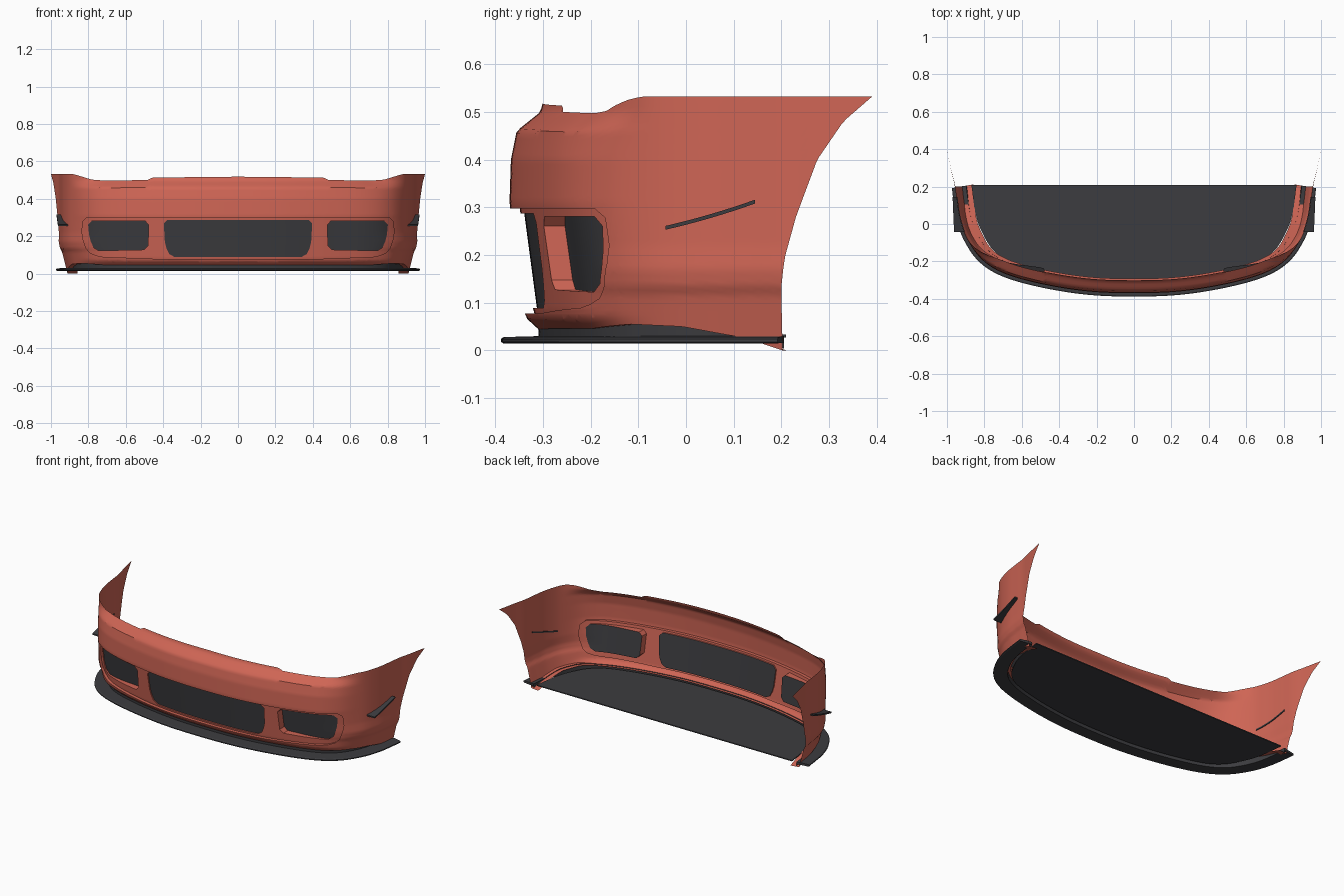
import bpy, bmesh, math
from mathutils import Vector

if "Cube" in bpy.data.objects:
    bpy.data.objects.remove(bpy.data.objects["Cube"])

N, ROWS = 80, 46


def material(name, col):
    m = bpy.data.materials.new(name)
    m.diffuse_color = (*col, 1)
    m.use_nodes = True
    m.node_tree.nodes["Principled BSDF"].inputs["Base Color"].default_value = m.diffuse_color
    return m


RED = material("red_paint", (0.62, 0.13, 0.09))
DARK = material("dark_plastic", (0.045, 0.045, 0.05))


def interp(x, pts):
    for (a, fa), (b, fb) in zip(pts, pts[1:]):
        if x <= b:
            return fa + (fb - fa) * max(0, (x - a) / (b - a))
    return pts[-1][1]


def finish(bm, name, mat, angle=35):
    me = bpy.data.meshes.new(name)
    bm.to_mesh(me)
    bm.free()
    ob = bpy.data.objects.new(name, me)
    bpy.context.collection.objects.link(ob)
    me.materials.append(mat)
    bpy.ops.object.select_all(action='DESELECT')
    ob.select_set(True)
    bpy.context.view_layer.objects.active = ob
    bpy.ops.object.shade_smooth_by_angle(angle=math.radians(angle))
    return ob


# Plan curve of the bumper, centre to right rear, smoothed and measured by length
ctrl = [Vector(p) for p in [(-.25, -.36), (0, -.37), (.25, -.36), (.5, -.32), (.7, -.262), (.82, -.185),
        (.895, -.075), (.932, .03), (.948, .13), (.957, .2), (.976, .28), (1, .39), (1.03, .5)]]
plan = []
for p0, p1, p2, p3 in zip(ctrl, ctrl[1:], ctrl[2:], ctrl[3:]):
    for k in range(12):
        t = k / 12
        plan.append(.5 * (2 * p1 + (p2 - p0) * t + (2 * p0 - 5 * p1 + 4 * p2 - p3) * t * t
                          + (3 * p1 - p0 - 3 * p2 + p3) * t ** 3))
plan.append(ctrl[-2])
length = [0]
for a, b in zip(plan, plan[1:]):
    length.append(length[-1] + (b - a).length)
X_OF = [(s, p.x) for s, p in zip(length, plan)]
Y_OF = [(s, p.y) for s, p in zip(length, plan)]
S_OF_Y = [(p.y, s) for s, p in zip(length, plan)]


def on_plan(s, inset, z, side=1):
    e = .012
    x, y = interp(s, X_OF), interp(s, Y_OF)
    a, b = max(0, s - e), min(length[-1], s + e)
    t = Vector((interp(b, X_OF) - interp(a, X_OF), interp(b, Y_OF) - interp(a, Y_OF))).normalized()
    if s < .001:
        t = Vector((1, 0))
    return Vector((side * (x - t.y * inset), y + t.x * inset, z))


# Edge heights and vertical sections
SIDE_S = interp(.195, S_OF_Y)
TOP = [(0, .518), (.49, .513), (.505, .5), (.78, .497), (.86, .502), (.94, .527), (.97, .532), (2, .532)]
BOT = [(0, .045), (.75, .046), (.92, .055), (1.05, .05), (SIDE_S - .07, .025), (SIDE_S, 0)]
REAR = [(0, .195), (.12, .197), (.2, .208), (.28, .23), (.4, .275), (.48, .33), (.532, .39)]
FRONT_IN = [(0, .06), (.045, .06), (.068, .035), (.085, .03), (.295, .002), (.31, 0), (.4, .003),
            (.46, .015), (.5, .065), (.53, .072)]
SIDE_IN = [(0, .045), (.1, .02), (.122, .014), (.132, .006), (.17, -.001), (.22, .002), (.53, 0)]


def smooth(a, b, x):
    t = min(1, max(0, (x - a) / (b - a)))
    return t * t * (3 - 2 * t)


def shell_point(k, j):
    q, side = abs(k) / N, (1 if k >= 0 else -1)
    lo, hi = interp(q * SIDE_S, BOT), interp(q * length[-1], TOP)
    z = lo + (hi - lo) * max(0, j) / ROWS
    s = q * interp(interp(z, REAR), S_OF_Y)
    w = smooth(.72, 1.0, s)
    inset = (1 - w) * interp(z, FRONT_IN) + w * interp(z, SIDE_IN)
    if j < 0:  # inward flange along the lower edge
        inset += .018 + .035 * w
    return on_plan(s, inset, z, side)


# Painted bumper shell
bm = bmesh.new()
grid = [[bm.verts.new(shell_point(k, j)) for j in range(-1, ROWS + 1)] for k in range(-N, N + 1)]
for c0, c1 in zip(grid, grid[1:]):
    for j in range(ROWS + 1):
        bm.faces.new((c0[j], c1[j], c1[j + 1], c0[j + 1]))


def recess(poly, depth, dark):
    """Cut a convex front outline into the shell and push its inside back."""
    cen = sum((Vector(p) for p in poly), Vector((0, 0))) / len(poly)
    planes = []
    for i, p in enumerate(poly):
        a, b = Vector(p), Vector(poly[(i + 1) % len(poly)])
        n = Vector((b.y - a.y, a.x - b.x)).normalized()
        planes.append((a, n if n.dot(a - cen) > 0 else -n))
    xs = [p[0] for p in poly]

    def local(f, m):
        c = f.calc_center_median()
        return c.y < 0 and all((Vector((c.x, c.z)) - a).dot(n) < m for a, n in planes)
    for a, n in planes:
        fs = [f for f in bm.faces if local(f, .03)]
        geom = fs + list({e for f in fs for e in f.edges}) + list({v for f in fs for v in f.verts})
        bmesh.ops.bisect_plane(bm, geom=geom, dist=1e-5, plane_co=(a.x, 0, a.y), plane_no=(n.x, 0, n.y))
    inside = [f for f in bm.faces if local(f, -1e-5)]
    ret = bmesh.ops.extrude_face_region(bm, geom=inside)
    old = [f for f in inside if f.is_valid]
    if old:
        bmesh.ops.delete(bm, geom=old, context='FACES')
    for g in ret["geom"]:
        if isinstance(g, bmesh.types.BMVert):
            g.co.y += depth(abs(g.co.x))
        elif isinstance(g, bmesh.types.BMFace) and dark:
            g.material_index = 1


def rounded(poly, n=3):
    """Soften polygon corners by corner cutting."""
    for _ in range(n - 1):
        out = []
        for i, p in enumerate(poly):
            a, b = Vector(p), Vector(poly[(i + 1) % len(poly)])
            c = min(.25, .02 / (b - a).length)
            out += [a.lerp(b, c), b.lerp(a, c)]
        poly = out
    return [tuple(p) for p in poly]


def both(half):
    return half + [(-x, z) for x, z in reversed(half)]


recess(rounded(both([(.83, .298), (.835, .2), (.805, .115), (.74, .09), (.4, .077)]), 2),
       lambda x: .02, False)
recess(rounded(both([(.398, .287), (.39, .15), (.36, .089)]), 2), lambda x: .008, True)
lamp = [(.477, .281), (.482, .128), (.765, .122), (.795, .19), (.803, .281)]
for sx in (1, -1):
    recess(rounded([(sx * x, z) for x, z in lamp], 2), lambda x: .045 - .038 * smooth(.45, .82, x), True)

# Dark grilles split off from the shell
grille = bm.copy()
bmesh.ops.delete(grille, geom=[f for f in grille.faces if f.material_index == 0], context='FACES')
bmesh.ops.delete(bm, geom=[f for f in bm.faces if f.material_index == 1], context='FACES')
for f in grille.faces:
    f.material_index = 0
finish(bm, "bumper_shell", RED)
finish(grille, "grilles", DARK)


# Splitter lip and the riser above it, swept along the plan curve
def sweep(name, section, closed):
    b = bmesh.new()
    rings = [[b.verts.new(on_plan(abs(k) / 60 * SIDE_S, i, z if z else interp(abs(k) / 60 * SIDE_S, BOT) + .004,
                                  1 if k >= 0 else -1)) for i, z in section] for k in range(-60, 61)]
    m = len(section)
    for r0, r1 in zip(rings, rings[1:]):
        for j in range(m if closed else m - 1):
            b.faces.new((r0[j], r1[j], r1[(j + 1) % m], r0[(j + 1) % m]))
    if closed:
        b.faces.new(rings[0])
        b.faces.new(rings[-1])
    bmesh.ops.recalc_face_normals(b, faces=b.faces)
    finish(b, name, DARK, 25)


sweep("splitter_lip", [(.06, .016), (-.013, .015), (-.018, .018), (-.018, .024), (-.012, .028), (.06, .03)], True)
sweep("splitter_riser", [(.062, .02), (.06, None)], False)

# Flat floor panel
b = bmesh.new()
vs = []
for k in range(-50, 51):
    s = abs(k) / 50 * SIDE_S
    vs.append(b.verts.new(on_plan(s, .072 + .016 * smooth(.7, 1, s), .027, 1 if k >= 0 else -1)))
face = b.faces.new(vs)
top = bmesh.ops.extrude_face_region(b, geom=[face], use_keep_orig=True)["geom"]
bmesh.ops.translate(b, verts=[v for v in top if isinstance(v, bmesh.types.BMVert)], vec=(0, 0, .006))
bmesh.ops.recalc_face_normals(b, faces=b.faces)
finish(b, "floor_panel", DARK)

# Side winglets
for sx, name in ((1, "right_winglet"), (-1, "left_winglet")):
    b = bmesh.new()
    rings = []
    for i in range(9):
        t = i / 8
        y, z = -.043 + .188 * t, .257 + .043 * t + .012 * t * t
        xi = interp(interp(y, S_OF_Y), X_OF) - .006
        xo = .962 + .008 * t
        rings.append([b.verts.new((sx * x, y, z + dz)) for x, dz in
                      ((xi, -.004), (xo, -.004), (xo, .004), (xi, .004))])
    for r0, r1 in zip(rings, rings[1:]):
        for j in range(4):
            b.faces.new((r0[j], r1[j], r1[(j + 1) % 4], r0[(j + 1) % 4]))
    b.faces.new(rings[0])
    b.faces.new(rings[-1])
    bmesh.ops.recalc_face_normals(b, faces=b.faces)
    finish(b, name, DARK)
